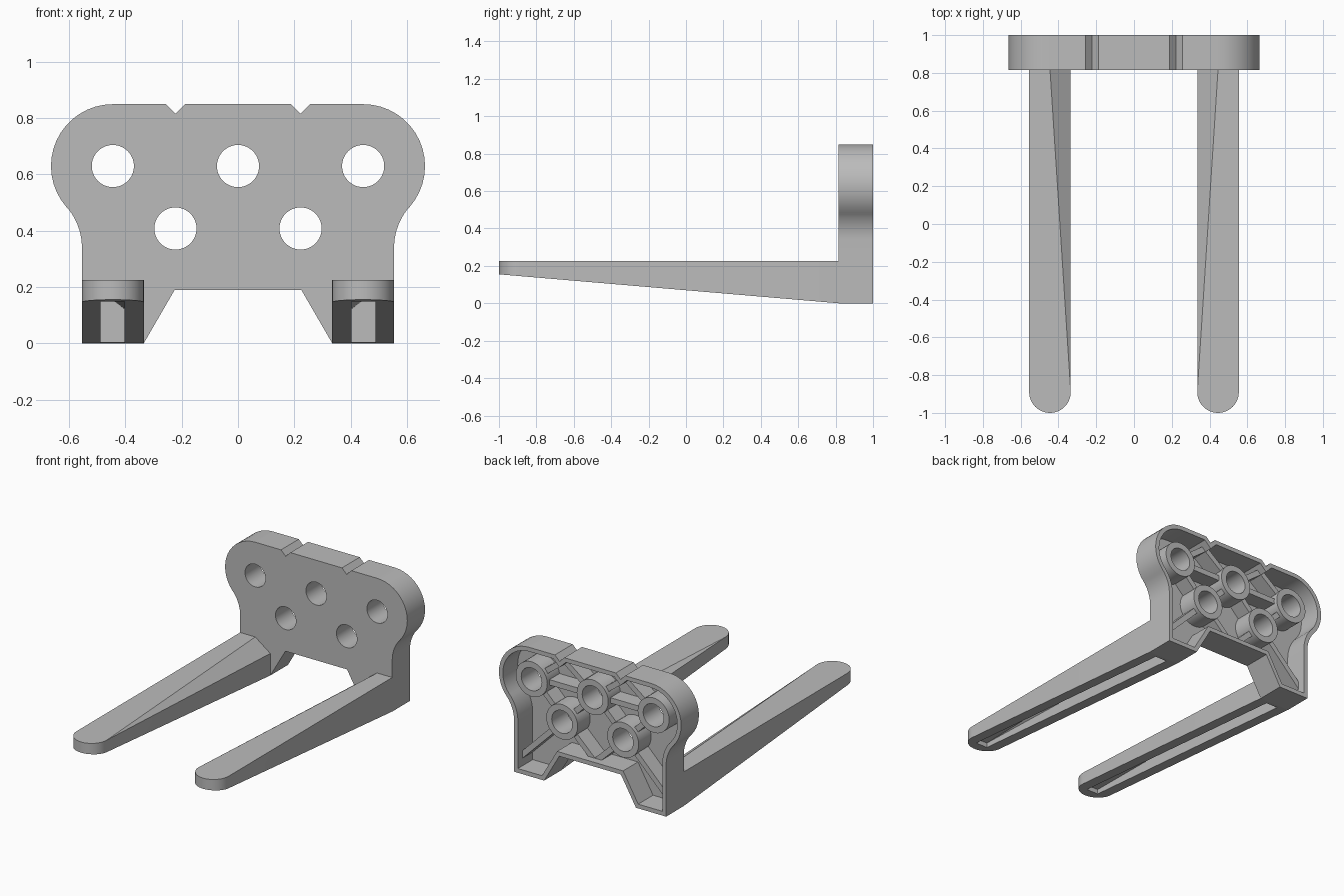
import bpy, bmesh, math
from mathutils import Vector, Matrix

if "Cube" in bpy.data.objects:
    bpy.data.objects.remove(bpy.data.objects["Cube"])

grey = bpy.data.materials.new("plain_grey")
grey.diffuse_color = (0.5, 0.5, 0.5, 1)
grey.use_nodes = True
grey.node_tree.nodes["Principled BSDF"].inputs["Base Color"].default_value = grey.diffuse_color

FRONT, BACK, WALL = 0.815, 1.0, 0.028
P = 0.2225                                  # lattice pitch
TOP_Z, LOW_Z = 0.63, 0.408                  # hole rows
HOLES = [(-2 * P, TOP_Z), (0, TOP_Z), (2 * P, TOP_Z), (-P, LOW_Z), (P, LOW_Z)]


def finish(ob):
    ob.data.materials.clear()
    ob.data.materials.append(grey)
    bpy.ops.object.select_all(action='DESELECT')
    ob.select_set(True)
    bpy.context.view_layer.objects.active = ob
    bpy.ops.object.shade_smooth_by_angle(angle=math.radians(30))


def arc(cx, cz, r, a0, a1, n=16):
    return [(cx + r * math.cos(math.radians(a0 + (a1 - a0) * i / n)),
             cz + r * math.sin(math.radians(a0 + (a1 - a0) * i / n))) for i in range(n + 1)]


def circle(c, r, n=40):
    return arc(c[0], c[1], r, 0, 360, n)[:-1]


def inset(pts, d):
    """Move a clockwise outline inward by d with mitred corners."""
    out = []
    for i, p in enumerate(pts):
        a, b, c = Vector(pts[i - 1]), Vector(p), Vector(pts[(i + 1) % len(pts)])
        e, f = (b - a).normalized(), (c - b).normalized()
        n1, n2 = Vector((e.y, -e.x)), Vector((f.y, -f.x))
        m = (n1 + n2) / (1 + n1.dot(n2))
        out.append(tuple(b + m * d))
    return out


def slab(name, loops, y0, y1):
    """Extrude filled x-z loops (inner loops become holes) from y0 to y1."""
    cu = bpy.data.curves.new(name, 'CURVE')
    cu.dimensions, cu.fill_mode, cu.extrude = '2D', 'BOTH', (y1 - y0) / 2
    for pts in loops:
        s = cu.splines.new('POLY')
        s.points.add(len(pts) - 1)
        for q, (x, z) in zip(s.points, pts):
            q.co = (x, z, 0, 1)
        s.use_cyclic_u = True
    tmp = bpy.data.objects.new(name + "_curve", cu)
    bpy.context.collection.objects.link(tmp)
    bpy.context.view_layer.update()
    me = bpy.data.meshes.new_from_object(tmp.evaluated_get(bpy.context.evaluated_depsgraph_get()))
    bpy.data.objects.remove(tmp)
    me.transform(Matrix.Translation((0, (y0 + y1) / 2, 0)) @ Matrix.Rotation(math.pi / 2, 4, 'X'))
    bm = bmesh.new()
    bm.from_mesh(me)
    bmesh.ops.remove_doubles(bm, verts=bm.verts, dist=1e-5)
    bmesh.ops.recalc_face_normals(bm, faces=bm.faces)
    bm.to_mesh(me)
    bm.free()
    ob = bpy.data.objects.new(name, me)
    bpy.context.collection.objects.link(ob)
    finish(ob)


def mesh_object(name, bm):
    bmesh.ops.recalc_face_normals(bm, faces=bm.faces)
    me = bpy.data.meshes.new(name)
    bm.to_mesh(me)
    bm.free()
    ob = bpy.data.objects.new(name, me)
    bpy.context.collection.objects.link(ob)
    return ob


# Bracket outline: half profile from the top centre down the right side, then mirrored
ang = math.degrees(math.atan2(0.29, 0.33))
half = [(P - 0.034, 0.85), (P, 0.816), (P + 0.034, 0.85)]
half += arc(0.445, TOP_Z, 0.22, 90, -ang)
half += arc(0.775, 0.34, 0.22, 180 - ang, 180, 10)[1:]
half += [(0.555, 0), (0.335, 0), (0.225, 0.19)]
outline = half + [(-x, z) for x, z in reversed(half)]

# Front plate with holes, rim wall and hole bosses
slab("front_plate", [outline] + [circle(h, 0.075) for h in HOLES], FRONT, FRONT + 0.03)
slab("rim_wall", [outline, inset(outline, WALL)], FRONT + 0.03, BACK)
for i, h in enumerate(HOLES):
    slab(f"hole_boss_{i}", [circle(h, 0.115), circle(h, 0.075)], FRONT + 0.03, BACK - 0.025)


# Lattice ribs on the back of the plate
def rib(a, b, trim_b):
    a, b = Vector(a), Vector(b)
    d = (b - a).normalized()
    n = Vector((-d.y, d.x)) * 0.018
    a = a + d * 0.1
    b = b - d * (0.1 if trim_b else 0)
    slab("back_rib", [[tuple(a + n), tuple(b + n), tuple(b - n), tuple(a - n)]],
         FRONT + 0.03, BACK - 0.05)


for s in (-1, 1):
    corner, mid, low = (s * 2 * P, TOP_Z), (0, TOP_Z), (s * P, LOW_Z)
    notch = (s * P, 0.80)
    rib(corner, mid, True)
    rib(low, corner, True)
    rib(low, mid, True)
    rib(corner, notch, False)
    rib(mid, notch, False)
    rib(low, (s * 0.54, LOW_Z - 0.3175), False)
    rib(low, (s * 0.01, 0.205), False)


# Fork arms: tapered, rounded tip, sloped inner top facet, slot underneath
def bottom_z(y):
    return max(0.0, 0.155 * (FRONT - y) / (FRONT + 1))


def fork(name, s):
    cx, r, yt = 0.445, 0.11, -0.89
    plan = [(cx - r, FRONT + 0.005)] + arc(cx, yt, r, 180, 360, 24) + [(cx + r, FRONT + 0.005)]
    plan += [(cx, FRONT + 0.005)]
    bm = bmesh.new()
    lo = [bm.verts.new((s * x, y, bottom_z(y))) for x, y in plan]
    hi = [bm.verts.new((s * x, y, 0.225)) for x, y in plan]
    hi[0].co.z = 0.145                      # dropped inner corner at the plate
    n = len(plan)
    for i in range(n):
        j = (i + 1) % n
        bm.faces.new((lo[i], lo[j], hi[j], hi[i]))
    bm.faces.new((hi[0], hi[1], hi[-1]))    # sloped facet
    bm.faces.new(hi[1:])
    bm.faces.new(lo[1:-2])                  # underside of the tip and the taper
    bm.faces.new((lo[0], lo[1], lo[-3], lo[-2], lo[-1]))
    arm = mesh_object(name, bm)

    # slot cutter with a roof that follows the sloped facet
    slot = [(0.403, 0.79, 0.122), (0.403, -0.93, 0.18), (0.488, -0.93, 0.18),
            (0.488, 0.79, 0.165), (0.46, 0.79, 0.165)]
    bm = bmesh.new()
    top = [bm.verts.new((s * x, y, z)) for x, y, z in slot]
    bot = [bm.verts.new((s * x, y, -0.1)) for x, y, z in slot]
    for i in range(5):
        j = (i + 1) % 5
        bm.faces.new((top[i], top[j], bot[j], bot[i]))
    bm.faces.new(bot)
    for tri in ((0, 1, 4), (1, 2, 4), (2, 3, 4)):
        bm.faces.new([top[k] for k in tri])
    cutter = mesh_object(name + "_slot_cutter", bm)
    mod = arm.modifiers.new("slot", 'BOOLEAN')
    mod.object, mod.operation, mod.solver = cutter, 'DIFFERENCE', 'EXACT'
    bpy.ops.object.select_all(action='DESELECT')
    bpy.context.view_layer.objects.active = arm
    arm.select_set(True)
    bpy.ops.object.modifier_apply(modifier="slot")
    bpy.data.objects.remove(cutter)
    finish(arm)


fork("fork_left", -1)
fork("fork_right", 1)
